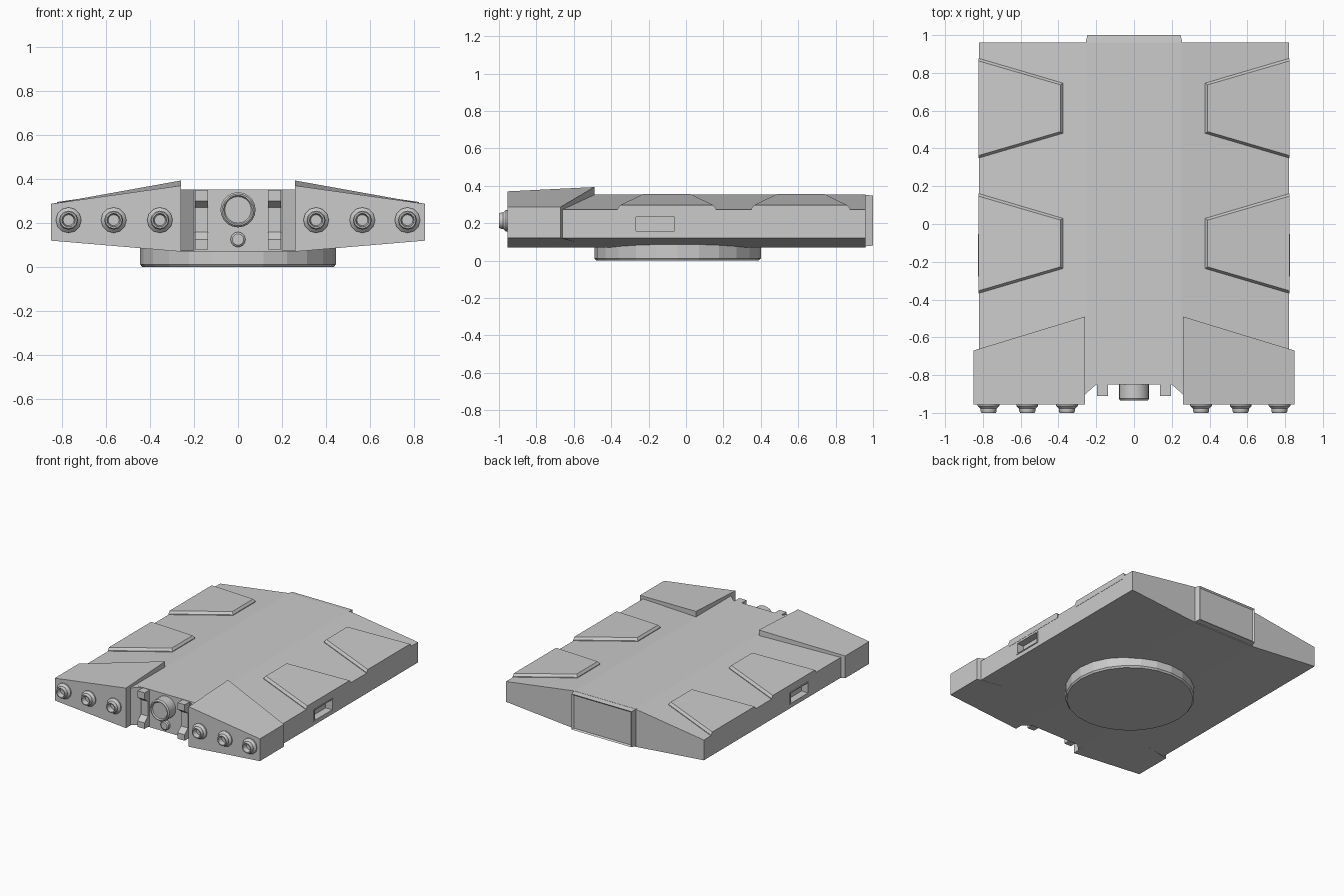
import bpy, bmesh
from math import cos, sin, pi

if "Cube" in bpy.data.objects:
    bpy.data.objects.remove(bpy.data.objects["Cube"])


def finish(name, bm, smooth=False):
    bmesh.ops.recalc_face_normals(bm, faces=bm.faces)
    me = bpy.data.meshes.new(name)
    bm.to_mesh(me)
    bm.free()
    ob = bpy.data.objects.new(name, me)
    bpy.context.collection.objects.link(ob)
    if smooth:
        bpy.ops.object.select_all(action='DESELECT')
        ob.select_set(True)
        bpy.context.view_layer.objects.active = ob
        bpy.ops.object.shade_smooth_by_angle(angle=0.6)
    return ob


def loft(name, ring_a, ring_b, *more):
    """Closed solid through rings of equal point count."""
    bm = bmesh.new()
    rings = [[bm.verts.new(p) for p in r] for r in (ring_a, ring_b) + more]
    n = len(ring_a)
    for a, b in zip(rings, rings[1:]):
        for i in range(n):
            j = (i + 1) % n
            bm.faces.new((a[i], a[j], b[j], b[i]))
    bm.faces.new(rings[0])
    bm.faces.new(rings[-1])
    return finish(name, bm)


def box(name, x0, x1, y0, y1, z0, z1):
    def ring(z):
        return [(x0, y0, z), (x1, y0, z), (x1, y1, z), (x0, y1, z)]
    return loft(name, ring(z0), ring(z1))


def lathe_y(name, cx, cz, profile, n):
    """Revolve (radius, y) points around a front-to-back axis."""
    bm = bmesh.new()
    rings = [[bm.verts.new((cx + r * cos(2 * pi * i / n), y, cz + r * sin(2 * pi * i / n)))
              for i in range(n)] for r, y in profile]
    for a, b in zip(rings, rings[1:]):
        for i in range(n):
            j = (i + 1) % n
            bm.faces.new((a[i], a[j], b[j], b[i]))
    bm.faces.new(rings[0])
    bm.faces.new(rings[-1])
    return finish(name, bm, True)


def cut(ob, cutter):
    mod = ob.modifiers.new("recess", 'BOOLEAN')
    mod.operation = 'DIFFERENCE'
    mod.solver = 'EXACT'
    mod.object = cutter
    bpy.context.view_layer.objects.active = ob
    bpy.ops.object.modifier_apply(modifier=mod.name)


# main hull: shallow roof section extruded front to back
half = [(0.25, 0.07), (0.82, 0.12), (0.82, 0.272), (0.25, 0.353)]
section = half + [(-x, z) for x, z in reversed(half)]
hull = loft("hull", [(x, -0.85, z) for x, z in section], [(x, 0.96, z) for x, z in section])

# rear plate with inset panel
bm = bmesh.new()
rear = [[bm.verts.new(p) for p in ((-w, y, lo), (w, y, lo), (w, y, hi), (-w, y, hi))]
        for w, y, lo, hi in ((0.258, 0.95, 0.075, 0.353), (0.247, 1.0, 0.08, 0.347))]
for i in range(4):
    j = (i + 1) % 4
    bm.faces.new((rear[0][i], rear[0][j], rear[1][j], rear[1][i]))
bm.faces.new(rear[0])
back = bm.faces.new(rear[1])
bmesh.ops.recalc_face_normals(bm, faces=bm.faces)
bmesh.ops.inset_region(bm, faces=[back], thickness=0.014, depth=0)
for v in back.verts:
    v.co.y -= 0.01
finish("rear_plate", bm)

# round base
n = 24
loft("base_disc", *[[(r * cos(2 * pi * i / n), -0.045 + r * sin(2 * pi * i / n), z)
                     for i in range(n)] for r, z in ((0.435, 0), (0.445, 0.012), (0.445, 0.09))])

for s, side in ((1, "right"), (-1, "left")):
    # raised wedge panels on the roof
    for yc, pos in ((0.613, "rear"), (-0.103, "front")):
        def ring(outer, inner, xi, dz):
            pts = [(0.822, -outer), (xi, -inner), (xi, inner), (0.822, outer)]
            return [(s * x, yc + y, 0.353 - (x - 0.25) * 0.142 + dz) for x, y in pts]
        loft(f"roof_panel_{pos}_{side}", ring(0.264, 0.133, 0.377, -0.02),
             ring(0.264, 0.133, 0.377, 0.005), ring(0.25, 0.124, 0.39, 0.024))

    # front pod: plan outline with sloping top and bottom
    plan = [(0.26, -0.955, 0.07, 0.37), (0.85, -0.955, 0.12, 0.287),
            (0.85, -0.67, 0.12, 0.287), (0.26, -0.49, 0.075, 0.393)]
    loft(f"front_pod_{side}", [(s * x, y, lo) for x, y, lo, hi in plan],
         [(s * x, y, hi) for x, y, lo, hi in plan])

    # nozzles
    for k, x in enumerate((0.355, 0.565, 0.77)):
        lathe_y(f"nozzle_{side}_{k}", s * x, 0.213,
                [(0.058, -0.945), (0.058, -0.963), (0.043, -0.978), (0.043, -0.99),
                 (0.038, -1.0), (0.031, -1.0), (0.025, -0.965)], 12)

    # angled cheek beside the front recess
    cheek = [(0.2, -0.84), (0.2, -0.85), (0.262, -0.905), (0.262, -0.84)]
    loft(f"cheek_{side}", [(s * x, y, 0.072) for x, y in cheek],
         [(s * x, y, 0.352) for x, y in cheek])

    # C-shaped bracket
    c = [(-0.84, 0.08), (-0.91, 0.08), (-0.91, 0.125), (-0.87, 0.16),
         (-0.87, 0.27), (-0.91, 0.3), (-0.91, 0.35), (-0.84, 0.35)]
    loft(f"bracket_{side}", [(s * 0.137, y, z) for y, z in c], [(s * 0.195, y, z) for y, z in c])

    # side port: slim frame and recess
    frame = box(f"port_frame_{side}", *sorted((s * 0.79, s * 0.825)), -0.277, -0.053, 0.15, 0.24)
    cutter = box("port_cutter", *sorted((s * 0.77, s * 0.9)), -0.268, -0.062, 0.157, 0.233)
    cut(hull, cutter)
    cut(frame, cutter)
    bpy.data.objects.remove(cutter)

# front lens and small sensor
lathe_y("front_lens", 0, 0.26, [(0.08, -0.84), (0.08, -0.925), (0.072, -0.935),
                                (0.066, -0.935), (0.06, -0.925)], 20)
lathe_y("front_sensor", 0, 0.125, [(0.034, -0.84), (0.034, -0.868), (0.026, -0.875)], 14)
